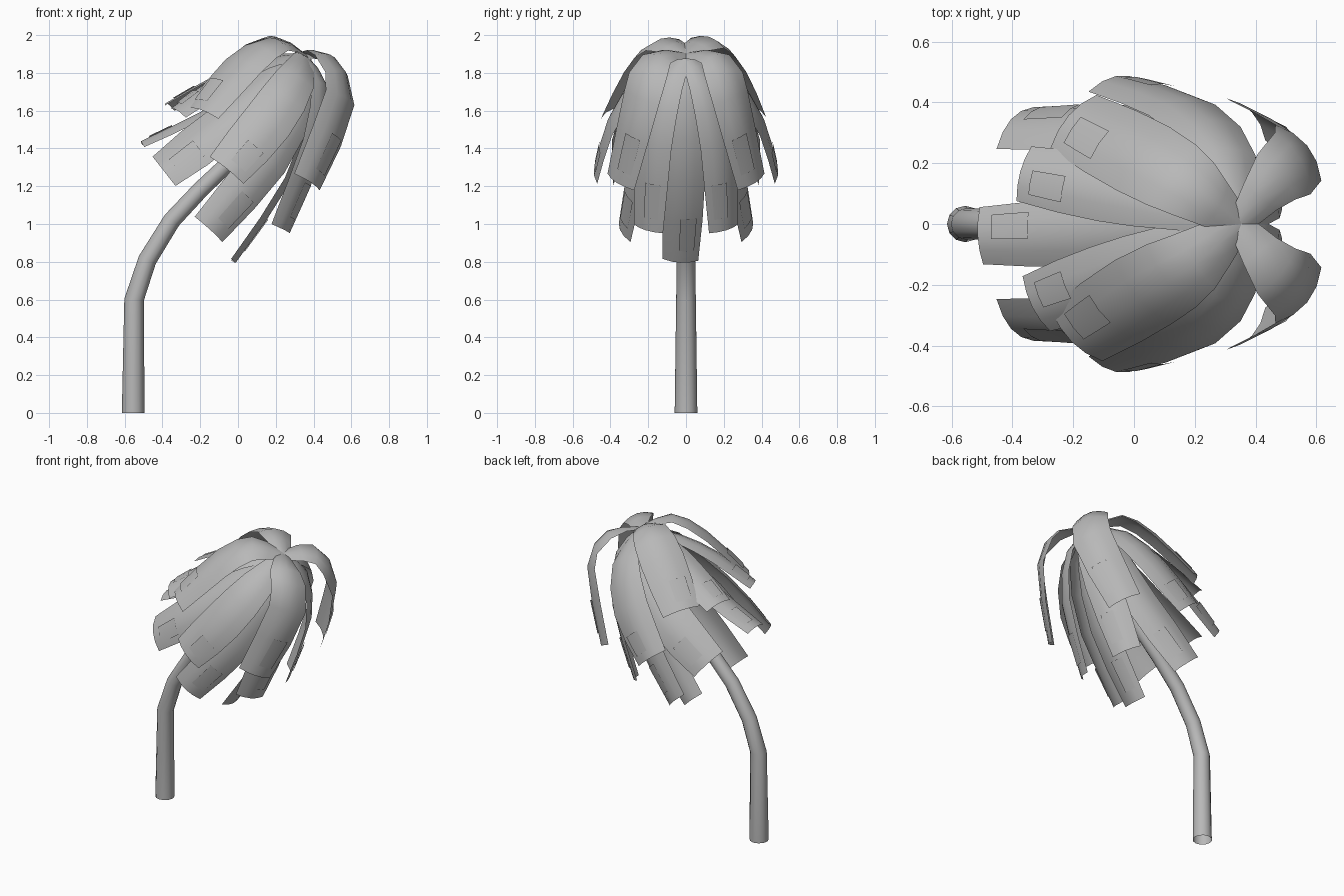
import bpy, math
from mathutils import Vector as V

if "Cube" in bpy.data.objects:
    bpy.data.objects.remove(bpy.data.objects["Cube"])

CROWN = V((0.35, 0, 1.9))
INNER = V((0.12, 0, 1.4))      # leaves curl around this point
grey = bpy.data.materials.new("dark_grey")
grey.diffuse_color = (0.48, 0.48, 0.48, 1)
grey.use_nodes = True
grey.node_tree.nodes["Principled BSDF"].inputs["Base Color"].default_value = grey.diffuse_color


def make(name, verts, faces):
    me = bpy.data.meshes.new(name)
    me.from_pydata(verts, [], faces)
    me.materials.append(grey)
    ob = bpy.data.objects.new(name, me)
    bpy.context.collection.objects.link(ob)
    for p in me.polygons:
        p.use_smooth = True
    bpy.context.view_layer.objects.active = ob
    ob.select_set(True)
    bpy.ops.object.shade_smooth_by_angle(angle=math.radians(40))
    ob.select_set(False)
    return ob


def curve_point(pts, t):
    # Catmull-Rom through pts, t in 0..1
    n = len(pts) - 1
    i = min(int(t * n), n - 1)
    u = t * n - i
    b, c = pts[i], pts[i + 1]
    a = pts[i - 1] if i else b * 2 - c
    d = pts[i + 2] if i + 2 <= n else c * 2 - b
    return 0.5 * (2 * b + (c - a) * u + (2 * a - 5 * b + 4 * c - d) * u * u
                  + (3 * b - a - 3 * c + d) * u ** 3)


def ribbon(name, pts, width, t0=0.0, t1=1.0, lo=-1.0, hi=1.0, lift=0.0, rows=6, cols=4):
    # curved strip along the path, arched across its width
    verts, faces = [], []
    for r in range(rows + 1):
        t = t0 + (t1 - t0) * r / rows
        p = curve_point(pts, t)
        tan = (curve_point(pts, min(t + .02, 1)) - curve_point(pts, max(t - .02, 0))).normalized()
        side = tan.cross(p - INNER).normalized()
        out = side.cross(tan).normalized()
        w = 0.5 * width * (0.25 + 0.75 * math.sin(math.pi * (0.04 + 0.66 * t)))
        for c in range(cols + 1):
            s = lo + (hi - lo) * c / cols
            verts.append(p + side * w * s + out * (lift + w * 0.1 - w * 0.3 * s * s))
    k = cols + 1
    for r in range(rows):
        for c in range(cols):
            a = r * k + c
            faces.append((a, a + 1, a + k + 1, a + k))
    return make(name, verts, faces)


# Trunk: tapered bent tube, open at the foot
path = [(-.555, 0, .06), (-.55, .6, .052), (-.48, .81, .049), (-.35, 1.02, .047),
        (-.2, 1.18, .045), (.02, 1.39, .042), (.2, 1.62, .04), (.34, 1.88, .03)]
N = 12
verts, faces = [], []
for i, (x, z, r) in enumerate(path):
    a, b = path[max(i - 1, 0)], path[min(i + 1, len(path) - 1)]
    tan = V((b[0] - a[0], 0, b[1] - a[1])).normalized() if i else V((0, 0, 1))
    u = V((tan.z, 0, -tan.x))
    for j in range(N):
        g = 2 * math.pi * j / N
        verts.append(V((x, 0, z)) + u * r * math.cos(g) + V((0, r * math.sin(g), 0)))
for i in range(len(path) - 1):
    for j in range(N):
        k = (j + 1) % N
        faces.append((i * N + j, i * N + k, i * N + N + k, i * N + N + j))
make("trunk", verts, faces)

# Leaves: name, width, inner point, outer point, tip
pairs = [
    ("outer_leaf", .25, (.48, .16, 1.89), (.56, .25, 1.67), (.38, .36, 1.22)),
    ("front_low_leaf", .22, (.45, .1, 1.74), (.42, .18, 1.42), (.24, .21, .97)),
    ("low_leaf", .24, (.36, .16, 1.72), (.16, .27, 1.34), (-.15, .34, .97)),
    ("side_leaf", .27, (.31, .24, 1.78), (.16, .4, 1.55), (-.06, .475, 1.29)),
    ("rear_side_leaf", .28, (.2, .19, 1.79), (-.08, .33, 1.54), (-.4, .335, 1.29)),
]
leaves = [
    ("rear_leaf", .22, (.1, -.01, 1.75), (-.2, -.03, 1.58), (-.51, -.04, 1.43)),
    ("centre_low_leaf", .22, (.4, 0, 1.65), (.27, -.01, 1.23), (-.02, -.03, .8)),
    ("top_leaf_front", .29, (.2, -.13, 1.97), (.02, -.24, 1.86), (-.2, -.38, 1.6)),
    ("top_leaf_back", .28, (.2, .12, 1.98), (.02, .23, 1.86), (-.21, .35, 1.61)),
    ("rear_top_leaf_front", .24, (.12, -.1, 1.86), (-.1, -.19, 1.76), (-.33, -.27, 1.6)),
    ("rear_top_leaf_back", .22, (.12, .07, 1.88), (-.1, .12, 1.78), (-.37, .17, 1.63)),
]
for n, w, a, b, c in pairs:
    for s, tag in ((1, "back"), (-1, "front")):
        leaves.append((f"{n}_{tag}", w, *[(p[0], p[1] * s, p[2]) for p in (a, b, c)]))

for i, (n, w, *pts) in enumerate(leaves):
    pts = [CROWN] + [V(p) for p in pts]
    ribbon(n, pts, w)
    # small raised panel near the tip
    lo = -.7 if i % 2 else -.1
    ribbon(n + "_panel", pts, w, .82, .95, lo, lo + .8, .006, rows=2, cols=2)
